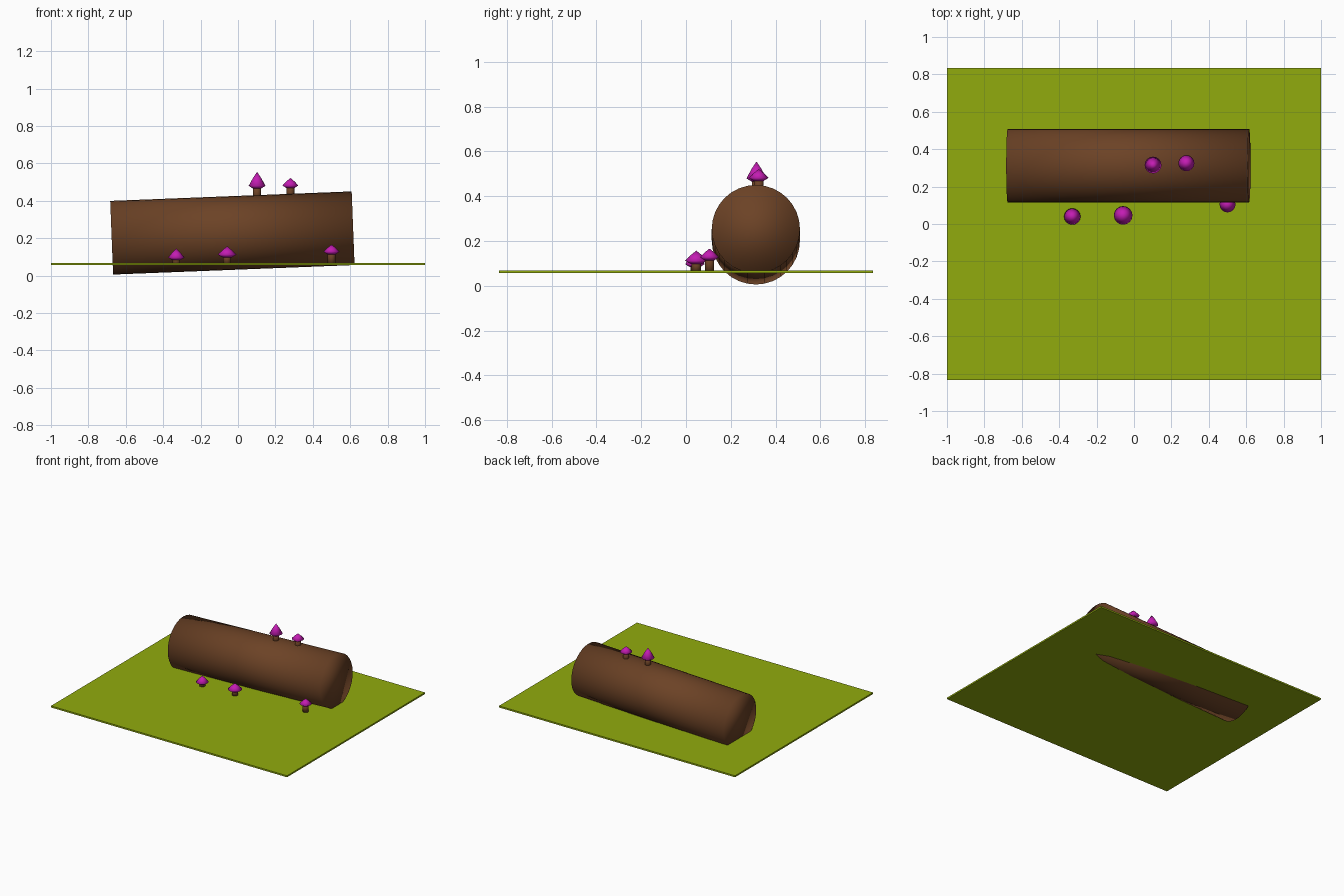
import bpy, bmesh, math
from mathutils import Matrix

if "Cube" in bpy.data.objects:
    bpy.data.objects.remove(bpy.data.objects["Cube"])


def material(name, r, g, b):
    m = bpy.data.materials.new(name)
    m.diffuse_color = (r, g, b, 1)
    m.use_nodes = True
    m.node_tree.nodes["Principled BSDF"].inputs["Base Color"].default_value = m.diffuse_color
    return m


GRASS = material("grass green", 0.285, 0.41, 0.004)
BARK = material("bark brown", 0.15, 0.055, 0.019)
CAP = material("mushroom magenta", 0.55, 0.012, 0.45)


def add_object(name, bm, mat, smooth=True):
    bmesh.ops.recalc_face_normals(bm, faces=bm.faces)
    for f in bm.faces:
        f.smooth = smooth
    me = bpy.data.meshes.new(name)
    bm.to_mesh(me)
    bm.free()
    me.materials.append(mat)
    ob = bpy.data.objects.new(name, me)
    bpy.context.collection.objects.link(ob)
    return ob


def lathe(name, profile, mat, sides=16):
    """Closed solid of revolution about z from (radius, z) pairs."""
    bm = bmesh.new()
    rings = []
    for r, z in profile:
        n = sides if r > 0 else 1
        rings.append([bm.verts.new((r * math.cos(2 * math.pi * i / sides),
                                    r * math.sin(2 * math.pi * i / sides), z)) for i in range(n)])
    for lo, hi in zip(rings, rings[1:]):
        for i in range(sides):
            j = (i + 1) % sides
            if len(hi) == 1:
                bm.faces.new((lo[i], lo[j], hi[0]))
            else:
                bm.faces.new((lo[i], lo[j], hi[j], hi[i]))
    for ring in (rings[0], rings[-1]):
        if len(ring) > 1:
            bm.faces.new(ring)
    return add_object(name, bm, mat)


# Thin grass slab
bm = bmesh.new()
bmesh.ops.create_cube(bm, size=1, matrix=Matrix.Diagonal((2, 1.67, 0.012, 1)))
add_object("grass_slab", bm, GRASS, False).location = (0, 0, 0.062)

# Fallen log, slightly tilted and sunk through the slab
log = lathe("log", [(0.197, -0.646), (0.197, 0.646)], BARK, 32)
log.rotation_euler = (0, math.radians(90 - 2.25), 0)
log.location = (-0.03, 0.312, 0.228)

# Mushrooms: x, y, base z, rim z, tip z, cap radius
mushrooms = [
    (-0.33, 0.040, 0.06, 0.097, 0.144, 0.044),
    (-0.058, 0.046, 0.06, 0.112, 0.157, 0.050),
    (0.50, 0.105, 0.06, 0.128, 0.166, 0.043),
    (0.102, 0.315, 0.40, 0.480, 0.555, 0.045),
    (0.28, 0.325, 0.40, 0.482, 0.522, 0.043),
]
for n, (x, y, base, rim, tip, r) in enumerate(mushrooms, 1):
    h = tip - rim
    stem = lathe(f"mushroom_stem_{n}", [(0.021, base), (0.021, rim)], BARK)
    cap = lathe(f"mushroom_cap_{n}", [(0.5 * r, rim - 0.014), (r, rim),
                                      (0.5 * r, rim + 0.55 * h), (0, tip)], CAP)
    stem.location = cap.location = (x, y, 0)
